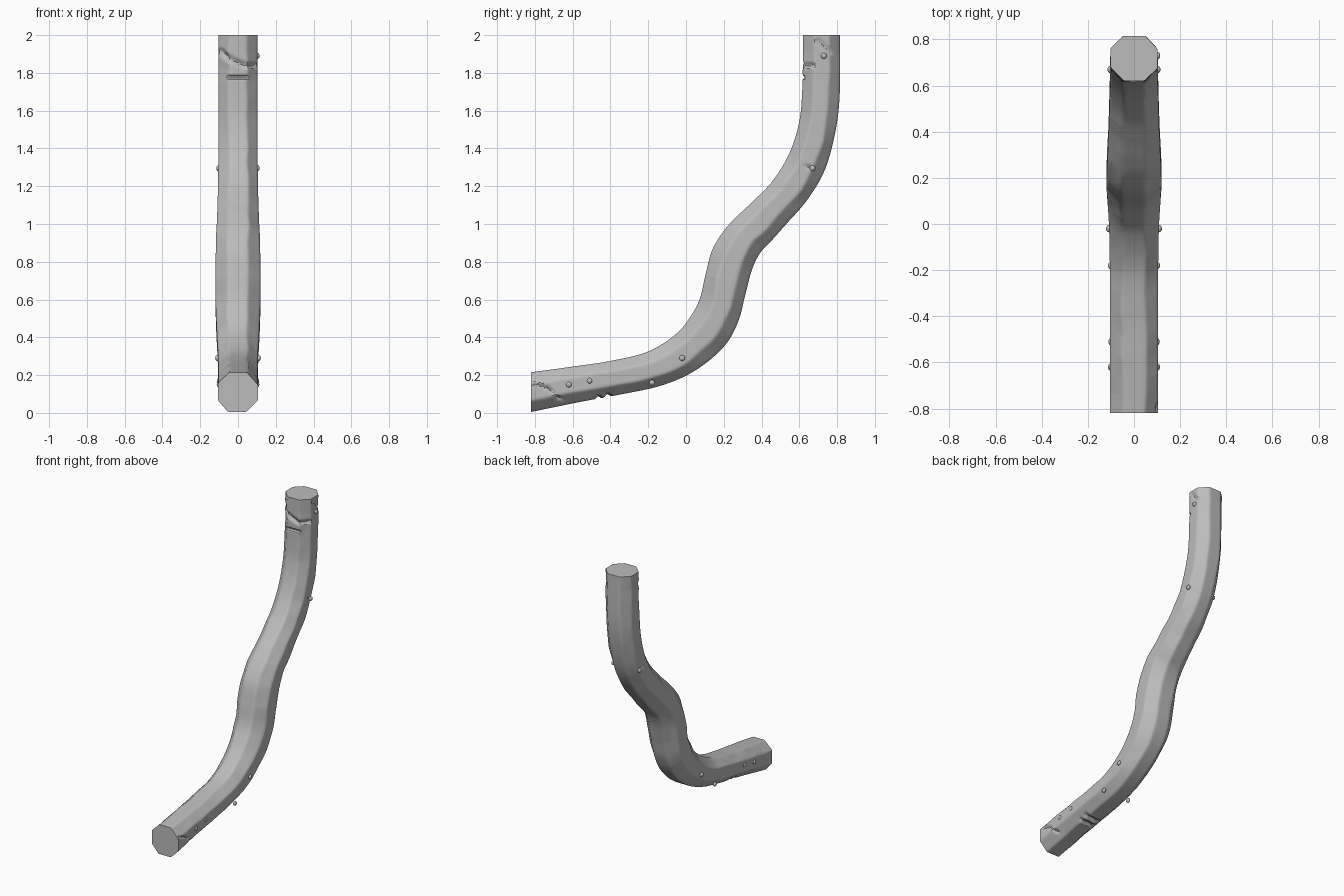
import bpy, bmesh, math, random
from mathutils import Vector, Matrix

if "Cube" in bpy.data.objects:
    bpy.data.objects.remove(bpy.data.objects["Cube"])

random.seed(4)
grey = bpy.data.materials.new("weathered grey")
grey.diffuse_color = (0.5, 0.5, 0.5, 1)
grey.use_nodes = True
grey.node_tree.nodes["Principled BSDF"].inputs["Base Color"].default_value = grey.diffuse_color

# Side profile: upper edge (y, z), lower edge (y, z), half width
PROFILE = [
    (-.82, .215, -.82, .005, .105), (-.60, .245, -.55, .06, .105),
    (-.40, .275, -.36, .095, .105), (-.20, .325, -.13, .145, .105),
    (-.05, .42, .05, .225, .108), (.03, .52, .20, .35, .114),
    (.075, .61, .275, .48, .118), (.105, .74, .315, .63, .119),
    (.14, .865, .35, .76, .118), (.205, .97, .395, .85, .116),
    (.28, 1.05, .46, .92, .112), (.36, 1.125, .54, 1.01, .109),
    (.46, 1.23, .64, 1.125, .106), (.545, 1.37, .73, 1.275, .104),
    (.597, 1.53, .785, 1.46, .103), (.615, 1.70, .813, 1.67, .102),
    (.62, 2.0, .815, 2.0, .102)]

# Cracks and nicks along short surface lines: start, end, half width, depth
DENTS = [
    ((-.07, .616, 1.777), (.06, .616, 1.777), .012, .016),   # upper front
    ((-.10, .66, 1.915), (-.03, .618, 1.865), .025, .02),
    ((-.03, .618, 1.865), (.04, .618, 1.84), .022, .018),
    ((.04, .618, 1.84), (.10, .67, 1.84), .018, .014),
    ((.102, .70, 1.97), (.102, .77, 1.905), .018, .012),     # upper right
    ((-.06, -.47, .077), (.06, -.46, .079), .02, .018),      # underside
    ((-.06, -.42, .086), (.06, -.41, .088), .022, .022),
    ((.105, -.82, .165), (.105, -.73, .13), .012, .014),     # lower end
    ((.105, -.73, .13), (.08, -.64, .05), .014, .018)]
for s in (1, -1):                                            # middle, both sides
    DENTS.append(((s * .07, .58, 1.315), (s * .105, .66, 1.30), .016, .014))
DENTS = [(Vector(a), Vector(b), w, d) for a, b, w, d in DENTS]


def sample(rows, u):
    """Catmull-Rom sample of the rows at parameter u."""
    i = min(int(u), len(rows) - 2)
    t = u - i
    p = [rows[max(0, min(len(rows) - 1, i + k))] for k in (-1, 0, 1, 2)]
    return [.5 * (2 * b + (c - a) * t + (2 * a - 5 * b + 4 * c - d) * t * t
                  + (3 * b - a - 3 * c + d) * t ** 3) for a, b, c, d in zip(*p)]


def dent(p, centre):
    """Push a surface point inward near a crack."""
    push = 0
    for a, b, w, d in DENTS:
        ab = b - a
        t = max(0, min(1, (p - a).dot(ab) / ab.length_squared))
        push = max(push, d * (1 - (p - a - ab * t).length / w))
    return p + (centre - p).normalized() * push


def make_object(name, bm):
    mesh = bpy.data.meshes.new(name)
    bmesh.ops.recalc_face_normals(bm, faces=bm.faces)
    bm.to_mesh(mesh)
    bm.free()
    mesh.materials.append(grey)
    ob = bpy.data.objects.new(name, mesh)
    bpy.context.collection.objects.link(ob)
    return ob


# Sections at even spacing along the bend
N = 360
fine = [sample(PROFILE, i * (len(PROFILE) - 1) / 3200) for i in range(3201)]
dist = [0]
for p, q in zip(fine, fine[1:]):
    dist.append(dist[-1] + math.hypot(q[0] + q[2] - p[0] - p[2], q[1] + q[3] - p[1] - p[3]) / 2)
sections, j = [], 0
for i in range(N + 1):
    while j < 3200 and dist[j] < dist[-1] * i / N:
        j += 1
    sections.append(fine[j])

# Bent timber: octagonal cross-section with softened corners and uneven hewn facets
OCT = [(.46, 1), (1, .42), (1, -.42), (.46, -1), (-.46, -1), (-1, -.42), (-1, .42), (-.46, 1)]
STEPS = (.05, .2, .35, .5, .65, .8, .95)
HEWN = 30
wobble = [[random.uniform(-.05, .05) for _ in OCT] for _ in range(HEWN + 2)]
bm = bmesh.new()
rings = []
for i, (ya, za, yb, zb, w) in enumerate(sections):
    top, low = Vector((0, ya, za)), Vector((0, yb, zb))
    mid, half = (top + low) / 2, (top - low) / 2
    h = i / N * HEWN
    f = h - int(h)
    corners = []
    for k, (a, b) in enumerate(OCT):
        d = wobble[int(h)][k] * (1 - f) + wobble[int(h) + 1][k] * f
        a, b = (a + d, b) if abs(a) < 1 else (a, b + d)
        corners.append(mid + half * b + Vector((a * w, 0, 0)))
    ring = []
    for k in range(8):
        for t in STEPS:
            ring.append(bm.verts.new(dent(corners[k].lerp(corners[(k + 1) % 8], t), mid)))
    rings.append(ring)
M = len(rings[0])
for r0, r1 in zip(rings, rings[1:]):
    for k in range(M):
        bm.faces.new((r0[k], r0[(k + 1) % M], r1[(k + 1) % M], r1[k]))
bm.faces.new(rings[0])
bm.faces.new(rings[-1])
timber = make_object("bent_timber", bm)
bpy.context.view_layer.objects.active = timber
timber.select_set(True)
bpy.ops.object.shade_smooth_by_angle(angle=math.radians(30))

# Small knots on the sides
bm = bmesh.new()
KNOTS = [(.103, .73, 1.89, 1), (.104, .67, 1.295, 2), (.11, -.02, .29, 2),
         (.102, -.18, .16, 2), (.1, -.51, .17, 2), (.102, -.62, .15, 2)]
for x, y, z, count in KNOTS:
    for s in (1, -1)[:count]:
        bmesh.ops.create_icosphere(bm, subdivisions=2, radius=.016,
                                   matrix=Matrix.Translation((s * x, y, z)) @ Matrix.Diagonal((.7, 1, 1, 1)))
knots = make_object("side_knots", bm)
knots.data.shade_smooth()
